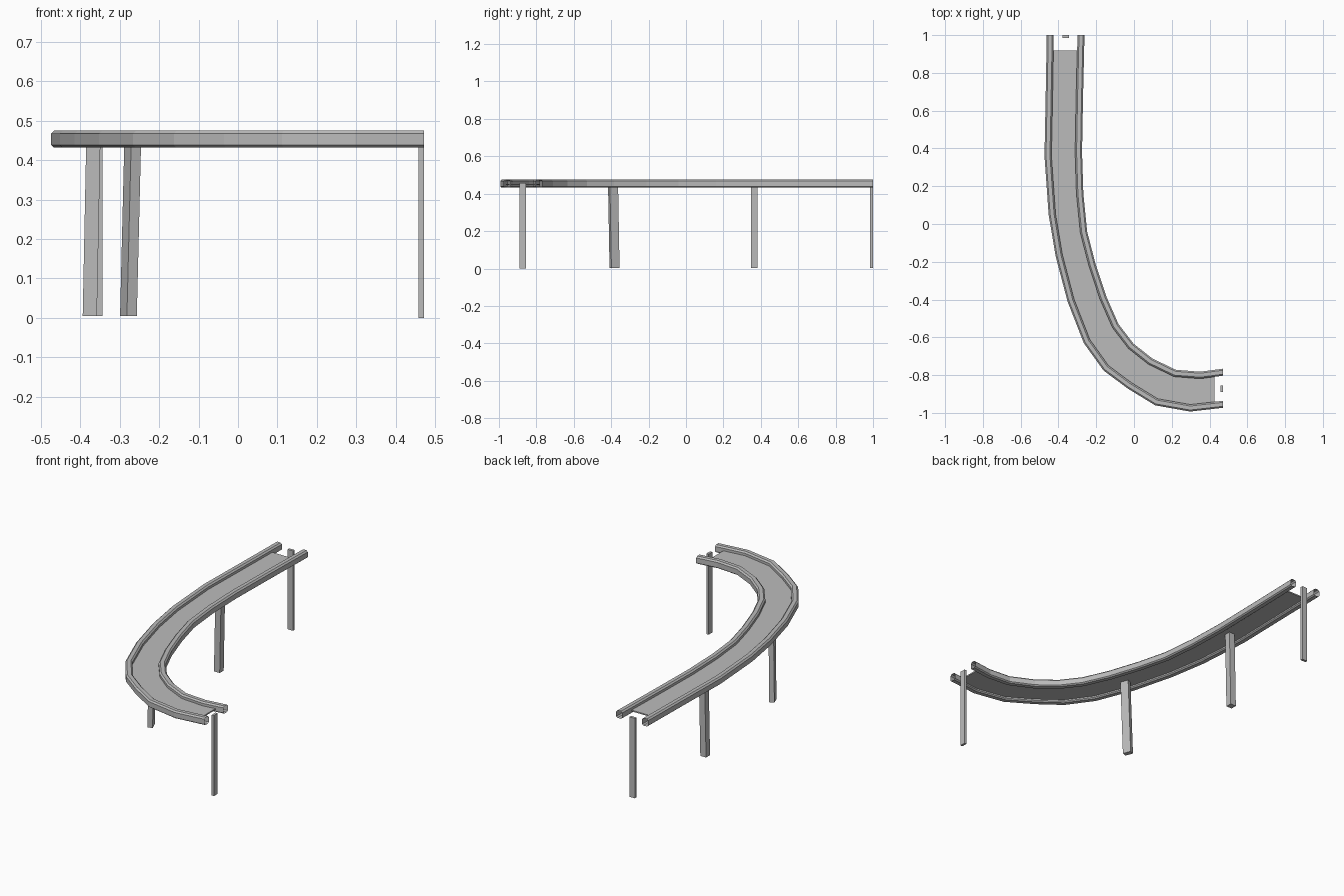
import bpy
import bmesh
from mathutils import Vector, Matrix

cube = bpy.data.objects.get("Cube")
if cube:
    bpy.data.objects.remove(cube)

grey = bpy.data.materials.new("concrete grey")
grey.use_nodes = True
grey.diffuse_color = (0.5, 0.5, 0.5, 1)
grey.node_tree.nodes["Principled BSDF"].inputs["Base Color"].default_value = (0.5, 0.5, 0.5, 1)


def make_object(name, bm):
    bmesh.ops.recalc_face_normals(bm, faces=bm.faces)
    mesh = bpy.data.meshes.new(name)
    bm.to_mesh(mesh)
    bm.free()
    mesh.materials.append(grey)
    obj = bpy.data.objects.new(name, mesh)
    bpy.context.collection.objects.link(obj)
    return obj


def side_vectors(path):
    """Mitred sideways vectors, square to the axes at both ends."""
    sides = [Vector((1, 0))]
    for a, b, c in zip(path, path[1:], path[2:]):
        d1, d2 = (b - a).normalized(), (c - b).normalized()
        t = (d1 + d2).normalized()
        sides.append(Vector((-t.y, t.x)) / t.dot(d2))
    return sides + [Vector((0, 1))]


def sweep(name, path, profile, closed):
    bm = bmesh.new()
    rings = [[bm.verts.new((p.x + s.x * u, p.y + s.y * u, z)) for u, z in profile]
             for p, s in zip(path, side_vectors(path))]
    n = len(profile)
    for r1, r2 in zip(rings, rings[1:]):
        for i in range(n if closed else n - 1):
            j = (i + 1) % n
            bm.faces.new((r1[i], r1[j], r2[j], r2[i]))
    return make_object(name, bm)


# Outer edges of the bend, from the back end round to the right-hand end
outer = [Vector(p) for p in [
    (-.462, 1), (-.468, .66), (-.474, .36), (-.452, .05), (-.415, -.17), (-.352, -.41),
    (-.266, -.63), (-.162, -.775), (-.035, -.87), (.112, -.96), (.297, -.993), (.472, -.973)]]
inner = [Vector(p) for p in [
    (-.262, 1), (-.27, .66), (-.275, .38), (-.268, .16), (-.248, -.04), (-.204, -.21),
    (-.146, -.385), (-.082, -.53), (-.003, -.633), (.097, -.712), (.222, -.772),
    (.35, -.782), (.472, -.766)]]

# Hollow chamfered side rails, open at both ends
W = 0.037
rail = [(.007, .432), (W - .007, .432), (W, .438), (W, .467),
        (W - .008, .475), (.008, .475), (0, .467), (0, .438)]
sweep("outer_rail", outer, rail, True)
sweep("inner_rail", inner, [(-u, z) for u, z in rail], True)


# Thin deck between the rails, stopping short of the rail ends
def inset(path, amount):
    pts = [p + s * amount for p, s in zip(path, side_vectors(path))]
    pts[0].y = 0.918
    pts[-1].x = 0.425
    return pts


outline = inset(outer, W - .006) + inset(inner, .006 - W)[::-1]
bm = bmesh.new()
face = bm.faces.new([bm.verts.new((p.x, p.y, .446)) for p in outline])
top = bmesh.ops.extrude_face_region(bm, geom=[face])["geom"]
bmesh.ops.translate(bm, vec=(0, 0, .007), verts=[v for v in top if isinstance(v, bmesh.types.BMVert)])
bmesh.ops.triangulate(bm, faces=[f for f in bm.faces if len(f.verts) > 4])
make_object("deck", bm)


# Support posts: centre, size, turn and sideways lean from foot to top
def post(name, x, y, sx, sy, turn=0, lean=(0, 0), foot=0.004, head=0.45):
    bm = bmesh.new()
    bmesh.ops.create_cube(bm, size=1)
    for v in bm.verts:
        high = v.co.z > 0
        v.co = Matrix.Rotation(turn, 3, "Z") @ Vector((v.co.x * sx, v.co.y * sy, 0))
        v.co += Vector((x, y, head if high else foot))
        if high:
            v.co += Vector((*lean, 0))
    make_object(name, bm)


post("right_end_post", .465, -.873, .014, .034, foot=0, head=.457)
post("back_end_post", -.361, .992, .034, .015, head=.457)
post("back_middle_post", -.376, .365, .036, .036, lean=(.009, 0))
post("front_middle_post", -.278, -.382, .027, .047, turn=.38, lean=(.011, -.008))
